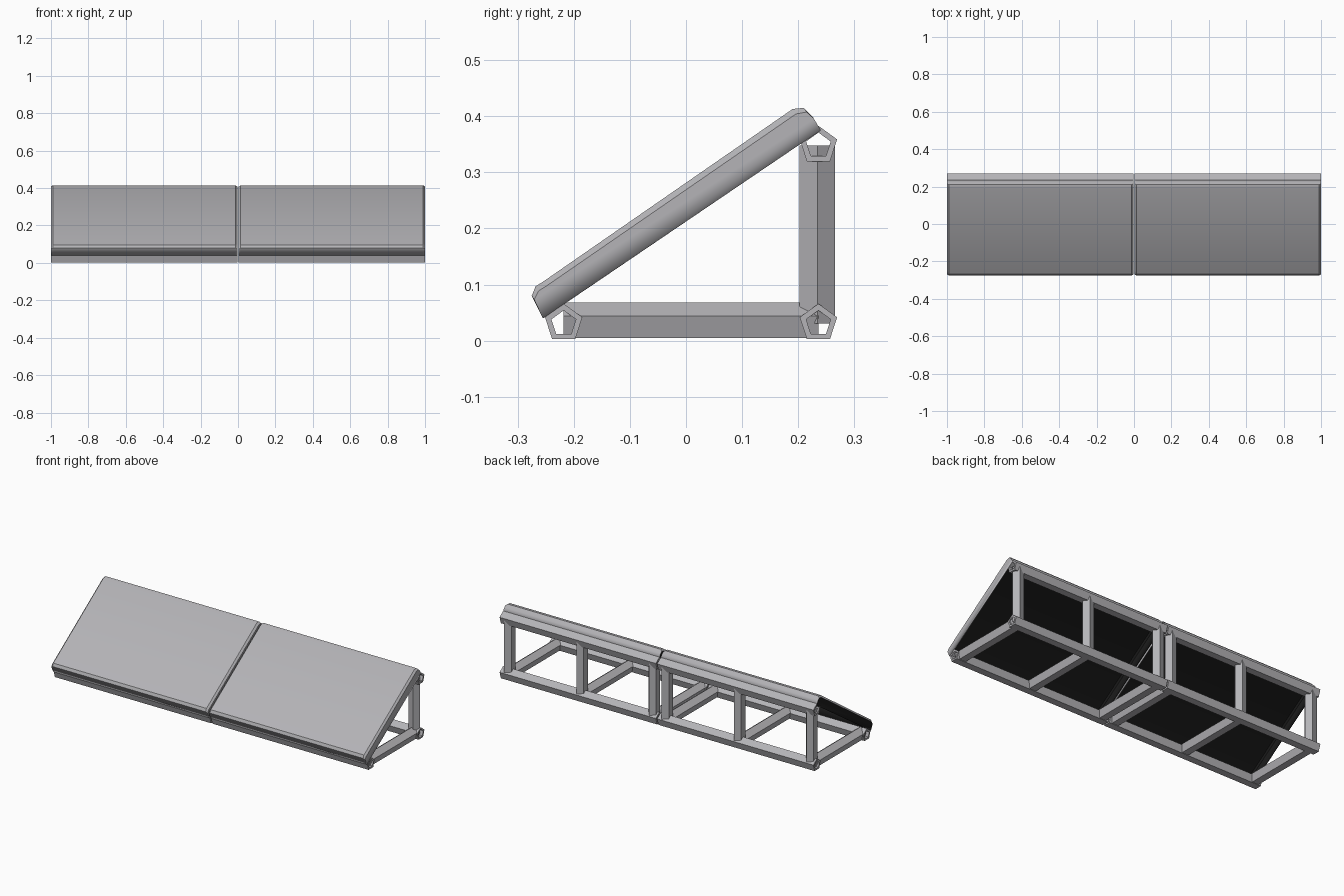
import bpy
import bmesh
import math
from mathutils import Vector

cube = bpy.data.objects.get("Cube")
if cube:
    bpy.data.objects.remove(cube, do_unlink=True)


def make_material(name, colour):
    mat = bpy.data.materials.new(name)
    mat.use_nodes = True
    mat.diffuse_color = colour
    mat.node_tree.nodes["Principled BSDF"].inputs["Base Color"].default_value = colour
    return mat


grey = make_material("light_grey", (0.46, 0.455, 0.475, 1))
black = make_material("underside_black", (0.012, 0.012, 0.012, 1))


def finish(bm, name, materials):
    mesh = bpy.data.meshes.new(name)
    bm.to_mesh(mesh)
    bm.free()
    for mat in materials:
        mesh.materials.append(mat)
    obj = bpy.data.objects.new(name, mesh)
    bpy.context.collection.objects.link(obj)
    return obj


def tube(name, start, end, point, radius=0.035, bore=0.023):
    """Hollow five-sided beam with one corner turned towards `point`."""
    start, end, up = Vector(start), Vector(end), Vector(point)
    side = (end - start).normalized().cross(up)
    bm = bmesh.new()
    rings = []
    for centre, r in ((start, radius), (end, radius), (end, bore), (start, bore)):
        angles = [math.tau * i / 5 for i in range(5)]
        rings.append([bm.verts.new(centre + r * (math.cos(a) * up + math.sin(a) * side))
                      for a in angles])
    for k in range(4):
        a, b = rings[k], rings[(k + 1) % 4]
        for i in range(5):
            j = (i + 1) % 5
            bm.faces.new((a[i], a[j], b[j], b[i]))
    bmesh.ops.recalc_face_normals(bm, faces=bm.faces)
    return finish(bm, name, [grey])


# Panel side profile (y, z), from the rear lip over the top to the front lip
PROFILE = [Vector(p) for p in (
    (0.24, 0.375), (0.225, 0.4), (0.21, 0.415), (0.19, 0.413),
    (-0.255, 0.105), (-0.268, 0.097), (-0.275, 0.08), (-0.255, 0.04))]


def panel(name, x0, x1, bevel=0.01):
    """Sloping cover: a thin open-bottomed tray with softened ends."""
    chord = (PROFILE[0] - PROFILE[-1]).normalized()
    base = PROFILE[-1]
    lowered = []
    for p in PROFILE:
        foot = base + chord * (p - base).dot(chord)
        lowered.append(foot.lerp(p, 0.82))
    bm = bmesh.new()
    rings = [[bm.verts.new((x, p.x, p.y)) for p in outline] for x, outline in (
        (x0, lowered), (x0 + bevel, PROFILE), (x1 - bevel, PROFILE), (x1, lowered))]
    for a, b in zip(rings, rings[1:]):
        for i in range(len(PROFILE) - 1):
            bm.faces.new((a[i], a[i + 1], b[i + 1], b[i]))
    bm.faces.new(rings[-1])
    bm.faces.new(rings[0][::-1]).material_index = 1
    obj = finish(bm, name, [grey, black])
    # Dark inner skin
    skin = obj.modifiers.new("skin", "SOLIDIFY")
    skin.thickness = 0.004
    skin.offset = -1
    skin.material_offset = 1
    bpy.ops.object.select_all(action="DESELECT")
    obj.select_set(True)
    bpy.context.view_layer.objects.active = obj
    bpy.ops.object.shade_smooth_by_angle(angle=math.radians(35))


FRONT_Y, REAR_Y, LOW_Z, HIGH_Z = -0.218, 0.236, 0.031, 0.348

# Two identical modules side by side
for label, x0, x1 in (("right", -1, -0.004), ("left", 0.004, 1)):
    panel(f"{label}_sloping_panel", x0, x1)

    # Long rails
    for rail, y, z in (("front_bottom", FRONT_Y, LOW_Z),
                       ("rear_bottom", REAR_Y, LOW_Z),
                       ("rear_top", REAR_Y, HIGH_Z)):
        tube(f"{label}_{rail}_rail", (x0, y, z), (x1, y, z), (0, 0, 1))

    # Uprights and floor cross beams
    middle = (x0 + x1) / 2
    for spot, x in (("outer", x0 + 0.037), ("middle", middle), ("inner", x1 - 0.037)):
        tube(f"{label}_{spot}_upright", (x, REAR_Y - 0.002, LOW_Z),
             (x, REAR_Y - 0.002, HIGH_Z), (1, 0, 0), 0.033)
        tube(f"{label}_{spot}_cross_beam", (x, FRONT_Y, LOW_Z + 0.002),
             (x, REAR_Y, LOW_Z + 0.002), (0, 0, 1))
